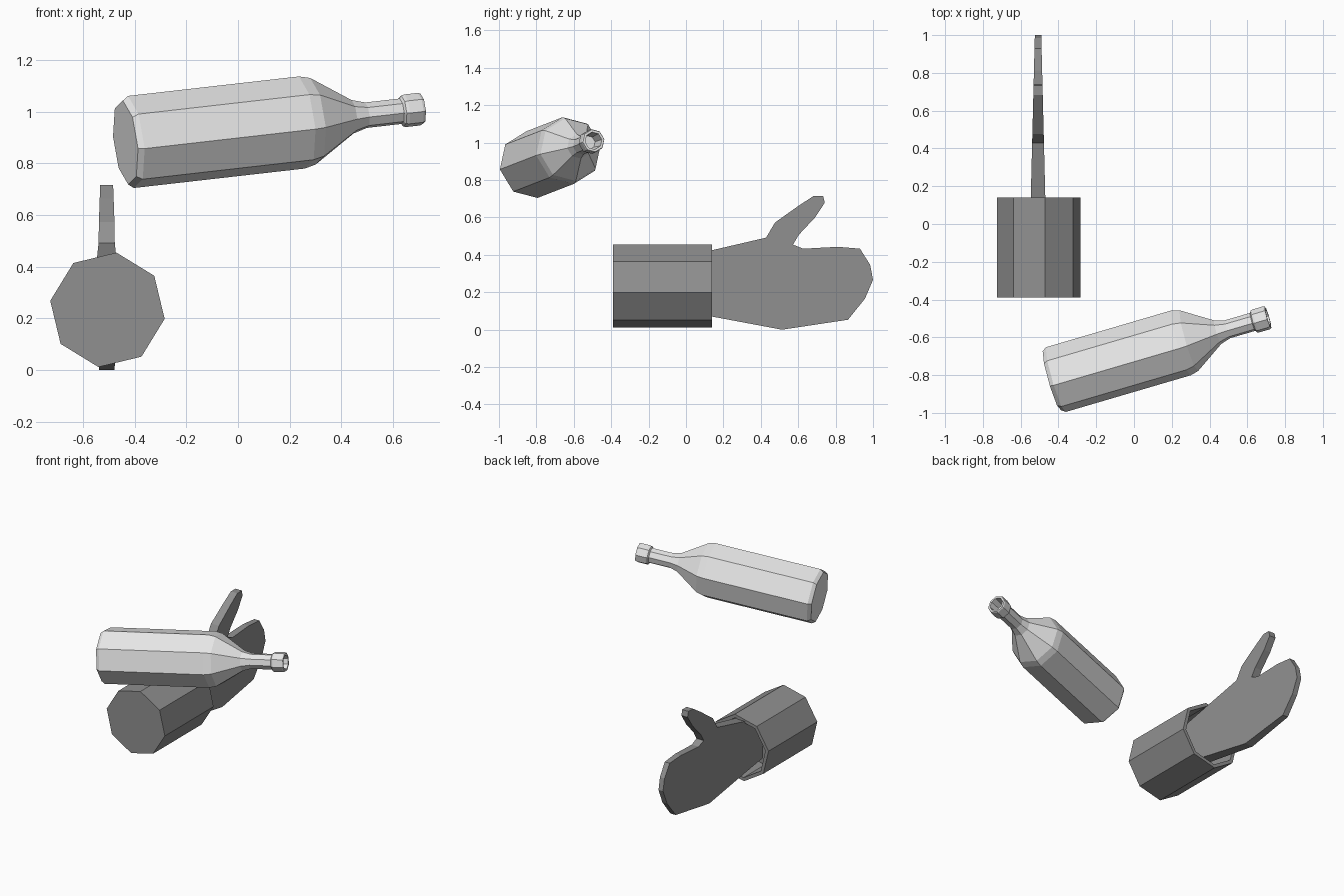
import bpy, bmesh, math
from mathutils import Vector

if "Cube" in bpy.data.objects:
    bpy.data.objects.remove(bpy.data.objects["Cube"])


def material(name, value):
    m = bpy.data.materials.new(name)
    m.diffuse_color = (value, value, value, 1)
    m.use_nodes = True
    m.node_tree.nodes["Principled BSDF"].inputs["Base Color"].default_value = m.diffuse_color
    return m


pale = material("pale grey", 0.8)
grey = material("mid grey", 0.28)


def finish(name, bm, mat):
    bmesh.ops.recalc_face_normals(bm, faces=bm.faces)
    mesh = bpy.data.meshes.new(name)
    bm.to_mesh(mesh)
    bm.free()
    mesh.materials.append(mat)
    bpy.context.collection.objects.link(bpy.data.objects.new(name, mesh))


def lathe(name, origin, axis, side, profile, phase, mat):
    """Eight-sided turned shape from (distance, radius) pairs, capped at both ends."""
    origin, d = Vector(origin), Vector(axis).normalized()
    u = Vector(side)
    u = (u - d * u.dot(d)).normalized()
    v = d.cross(u)
    bm = bmesh.new()
    rings = []
    for t, r in profile:
        angles = [math.radians(phase + 45 * k) for k in range(8)]
        rings.append([bm.verts.new(origin + d * t + (u * math.cos(a) + v * math.sin(a)) * r)
                      for a in angles])
    for a, b in zip(rings, rings[1:]):
        for k in range(8):
            j = (k + 1) % 8
            bm.faces.new((a[k], a[j], b[j], b[k]))
    bm.faces.new(rings[0])
    bm.faces.new(rings[-1])
    finish(name, bm, mat)


# Bottle: bevelled base, body, shoulder, neck, lip and hollow mouth
lathe("bottle", (-0.435, -0.83, 0.88), (1.142, 0.335, 0.13), (0, 1, 0),
      [(0, 0.165), (0.022, 0.181), (0.715, 0.181), (0.76, 0.17), (0.92, 0.066),
       (0.975, 0.05), (1.115, 0.05), (1.122, 0.061), (1.135, 0.064), (1.19, 0.064),
       (1.2, 0.06), (1.2, 0.047), (1.1, 0.038)], 10, pale)

# Cuff: closed at the front, hollow at the back
lathe("cuff", (-0.505, -0.39, 0.233), (0, 1, 0), (1, 0, 0),
      [(0, 0.224), (0.53, 0.224), (0.53, 0.2), (0.3, 0.2)], 9, grey)

# Mitten: flat outline that thins towards the fingertips
outline = [(-0.05, 0.38), (0.14, 0.425), (0.428, 0.492), (0.476, 0.573), (0.604, 0.664),
           (0.684, 0.716), (0.733, 0.716), (0.742, 0.679), (0.69, 0.6), (0.604, 0.508),
           (0.572, 0.455), (0.626, 0.433), (0.813, 0.443), (0.93, 0.433), (0.984, 0.348),
           (1.0, 0.267), (0.957, 0.166), (0.866, 0.053), (0.513, 0.0), (0.14, 0.07),
           (-0.05, 0.103)]
bm = bmesh.new()
sides = [[bm.verts.new((-0.508 + s * (0.042 - 0.025 * y), y, z)) for y, z in outline]
         for s in (-1, 1)]
n = len(outline)
for k in range(n):
    j = (k + 1) % n
    bm.faces.new((sides[0][k], sides[0][j], sides[1][j], sides[1][k]))
for loop in sides:
    bm.faces.new(loop)
finish("mitten", bm, grey)
